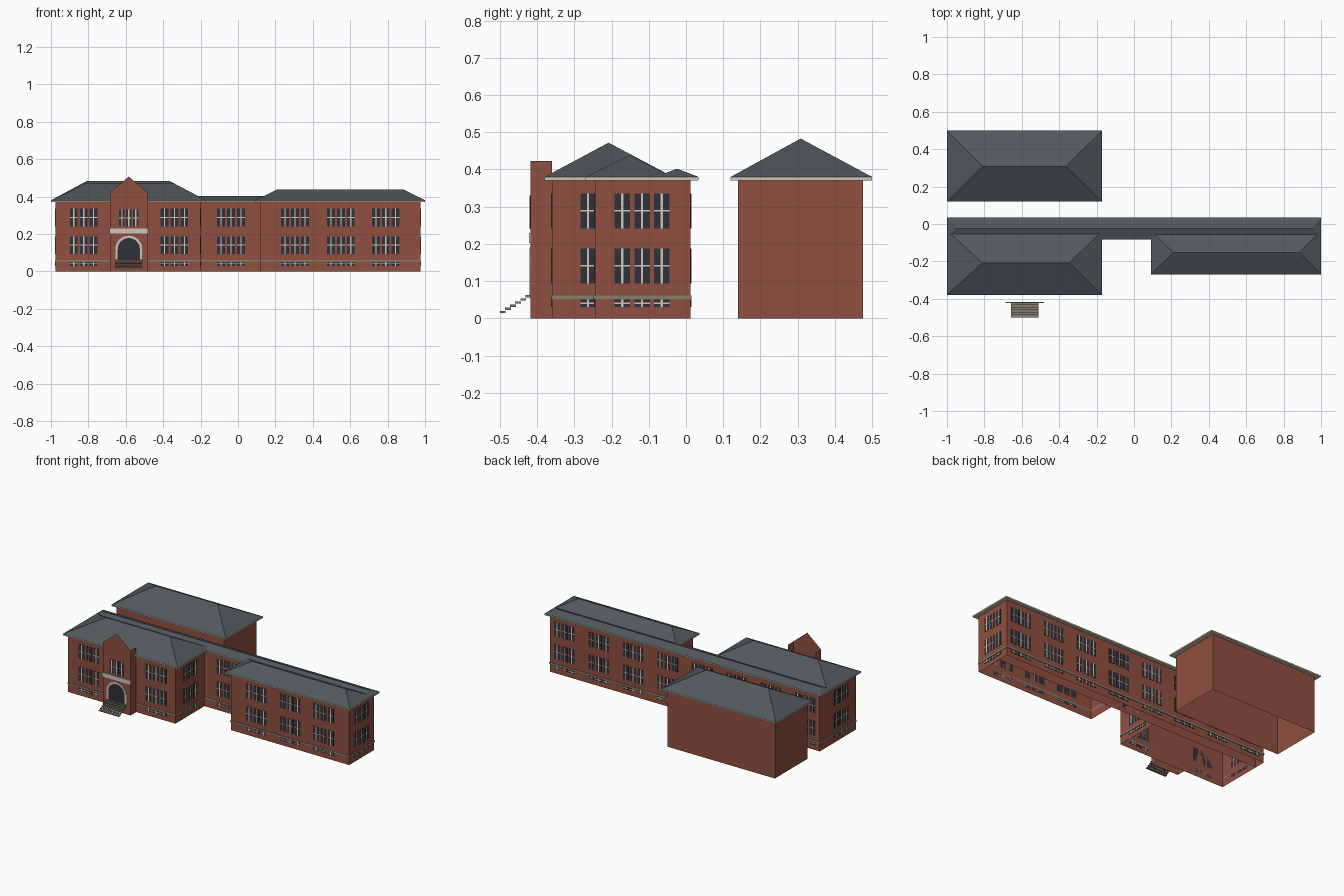
import bpy, bmesh, math

cube = bpy.data.objects.get("Cube")
if cube:
    bpy.data.objects.remove(cube)


def material(name, rgb):
    m = bpy.data.materials.new(name)
    m.use_nodes = True
    m.diffuse_color = (*rgb, 1)
    bsdf = m.node_tree.nodes["Principled BSDF"]
    bsdf.inputs["Base Color"].default_value = (*rgb, 1)
    bsdf.inputs["Roughness"].default_value = 0.9
    return m


BRICK = material("red brick", (0.28, 0.08, 0.051))
SLATE = material("grey slate", (0.085, 0.098, 0.107))
GLASS = material("dark glass", (0.03, 0.031, 0.042))
CREAM = material("cream trim", (0.62, 0.57, 0.47))
STONE = material("grey stone", (0.24, 0.215, 0.17))


def finish(name, bm, mat, fix_normals=True):
    if fix_normals:
        bmesh.ops.recalc_face_normals(bm, faces=bm.faces[:])
    me = bpy.data.meshes.new(name)
    bm.to_mesh(me)
    bm.free()
    me.materials.append(mat)
    ob = bpy.data.objects.new(name, me)
    bpy.context.scene.collection.objects.link(ob)
    return ob


def face(bm, pts):
    return bm.faces.new([bm.verts.new(p) for p in pts])


def box(bm, x0, x1, y0, y1, z0, z1):
    verts = bmesh.ops.create_cube(bm, size=1)["verts"]
    for v in verts:
        v.co = ((x0 + x1) / 2 + v.co.x * (x1 - x0),
                (y0 + y1) / 2 + v.co.y * (y1 - y0),
                (z0 + z1) / 2 + v.co.z * (z1 - z0))


def plate(bm, wall, u0, u1, z0, z1, depth):
    """Thin plate on a wall given as (axis of its normal, position, side)."""
    axis, pos, side = wall
    a, b = sorted((pos, pos + side * depth))
    if axis == "x":
        box(bm, a, b, u0, u1, z0, z1)
    else:
        box(bm, u0, u1, a, b, z0, z1)


def prism(bm, outline, y0, y1):
    """Extrude an x-z outline from y0 to y1."""
    f = face(bm, [(x, y0, z) for x, z in outline])
    ext = bmesh.ops.extrude_face_region(bm, geom=[f])["geom"]
    for v in ext:
        if isinstance(v, bmesh.types.BMVert):
            v.co.y = y1


WALL_TOP, EAVE = 0.372, 0.38


def walls(name, outline):
    """Hollow brick walls round an anticlockwise plan."""
    bm = bmesh.new()
    for (ax, ay), (bx, by) in zip(outline, outline[1:] + outline[:1]):
        face(bm, [(ax, ay, 0), (bx, by, 0), (bx, by, WALL_TOP), (ax, ay, WALL_TOP)])
    bmesh.ops.remove_doubles(bm, verts=bm.verts[:], dist=1e-5)
    finish(name, bm, BRICK, False)


def hip_roof(name, x0, x1, y0, y1, ridge0, ridge1, ridge_y, top):
    bm = bmesh.new()
    a, b, c, d = [bm.verts.new((x, y, EAVE)) for x, y in
                  ((x0, y0), (x1, y0), (x1, y1), (x0, y1))]
    r, s = [bm.verts.new((x, ridge_y, top)) for x in (ridge0, ridge1)]
    for f in ((a, b, s, r), (b, c, s), (c, d, r, s), (d, a, r)):
        bm.faces.new(f)
    finish(name + "_roof", bm, SLATE)
    bm = bmesh.new()
    box(bm, x0, x1, y0, y1, WALL_TOP - 0.001, EAVE - 0.0002)
    finish(name + "_eaves", bm, CREAM)


# Main building: two wings joined by a long corridor, and a separate hall
L, R, BACK, LINK = -0.975, 0.975, 0.012, -0.06
LW, RW, LF, RF = -0.2, 0.12, -0.36, -0.245
walls("main_walls", [(L, LF), (LW, LF), (LW, LINK), (RW, LINK),
                     (RW, RF), (R, RF), (R, BACK), (L, BACK)])
bm = bmesh.new()
for u0, u1 in ((L, LW), (RW, R)):
    face(bm, [(u0, LINK, 0), (u1, LINK, 0), (u1, LINK, WALL_TOP), (u0, LINK, WALL_TOP)])
finish("inner_walls", bm, BRICK, False)
walls("hall_walls", [(L, 0.14), (LW, 0.14), (LW, 0.475), (L, 0.475)])

hip_roof("hall", -1, -0.17, 0.12, 0.5, -0.81, -0.365, 0.308, 0.483)
hip_roof("left_wing", -1, -0.17, -0.38, -0.035, -0.81, -0.345, -0.208, 0.472)
hip_roof("right_wing", 0.09, 1, -0.27, -0.035, 0.21, 0.885, -0.152, 0.438)
hip_roof("corridor", -1, 1, -0.083, 0.034, -0.955, 0.955, -0.024, 0.402)

# Stone band round the base
FRONT_L, FRONT_R, FRONT_C = ("y", LF, -1), ("y", RF, -1), ("y", LINK, -1)
REAR, END_L, END_R = ("y", BACK, 1), ("x", L, -1), ("x", R, 1)
INNER_L, INNER_R = ("x", LW, 1), ("x", RW, -1)
TX, TY, TW = -0.584, -0.418, 0.1
bm = bmesh.new()
e = 0.003
for wall, u0, u1 in ((FRONT_L, L - e, TX - TW), (FRONT_L, TX + TW, LW + e),
                     (FRONT_C, LW, RW), (FRONT_R, RW - e, R + e),
                     (REAR, L - e, R + e), (END_L, LF, BACK), (END_R, RF, BACK),
                     (INNER_L, LF, LINK), (INNER_R, RF, LINK)):
    plate(bm, wall, u0, u1, 0.052, 0.062, e)
finish("base_band", bm, STONE)

# Windows in groups of three, each with a cross of glazing bars
glass, bars = bmesh.new(), bmesh.new()


def window_group(wall, centre, rows, width=0.042, pitch=0.053):
    for z0, z1 in rows:
        for i in (-1, 0, 1):
            u, w, zm = centre + i * pitch, width / 2, (z0 + z1) / 2
            plate(glass, wall, u - w, u + w, z0, z1, 0.0015)
            plate(bars, wall, u - 0.003, u + 0.003, z0, z1, 0.0025)
            plate(bars, wall, u - w, u + w, zm - 0.002, zm + 0.002, 0.0025)


ROWS = [(0.03, 0.051), (0.094, 0.188), (0.241, 0.336)]
places = [(FRONT_L, -0.825), (FRONT_L, -0.34), (FRONT_C, -0.037),
          (FRONT_R, 0.305), (FRONT_R, 0.55), (FRONT_R, 0.79),
          (END_R, -0.118), (END_L, -0.21), (INNER_L, -0.21)]
places += [(REAR, 0.87 - i * 0.2486) for i in range(8)]
for wall, centre in places:
    window_group(wall, centre, ROWS)
TOWER = ("y", TY, -1)
window_group(TOWER, TX, [(0.24, 0.33)], 0.03, 0.037)
finish("window_glass", glass, GLASS)
finish("window_bars", bars, CREAM)

# Entrance tower: gabled front and two open-topped side walls
bm = bmesh.new()
SHOULDER = 0.423
face(bm, [(TX - TW, TY, 0), (TX + TW, TY, 0), (TX + TW, TY, SHOULDER),
          (TX, TY, 0.507), (TX - TW, TY, SHOULDER)])
for s in (-1, 1):
    x = TX + s * TW
    pts = [(x, TY, 0), (x, LF, 0), (x, LF, SHOULDER), (x, TY, SHOULDER)]
    face(bm, pts if s > 0 else pts[::-1])
finish("entrance_tower", bm, BRICK, False)
bm = bmesh.new()
box(bm, TX - TW - 0.003, TX + TW + 0.003, TY - 0.004, TY, 0.202, 0.229)
finish("tower_band", bm, CREAM)


# Arched doorway with a pale surround
def arch(radius):
    n = 20
    arc = [(TX + radius * math.cos(math.pi * i / n),
            0.119 + radius * math.sin(math.pi * i / n)) for i in range(n + 1)]
    return [(TX + radius, 0.06)] + arc + [(TX - radius, 0.06)]


bm = bmesh.new()
prism(bm, arch(0.06), TY - 0.0015, TY)
finish("doorway", bm, GLASS)
bm = bmesh.new()
inner, outer = arch(0.059), arch(0.072)
for i in range(len(inner) - 1):
    prism(bm, [inner[i], outer[i], outer[i + 1], inner[i + 1]], TY - 0.003, TY)
finish("door_surround", bm, CREAM)

# Open flight of entrance steps
bm = bmesh.new()
for i in range(6):
    y, z = -0.5 + i * 0.0137, 0.014 + i * 0.0085
    box(bm, TX - 0.073, TX + 0.073, y, y + 0.0155, z, z + 0.006)
finish("entrance_steps", bm, STONE)
